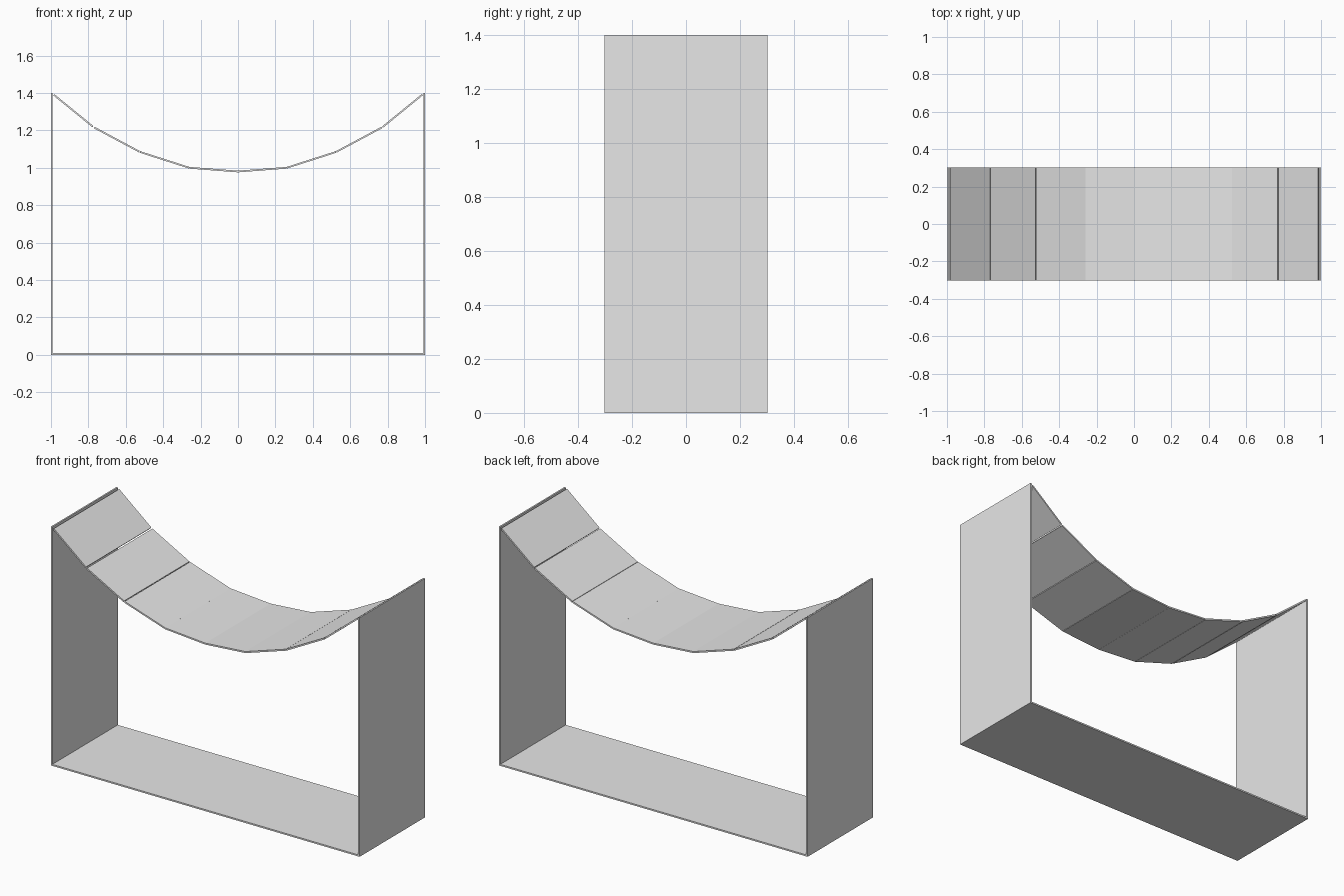
import bpy
import math

cube = bpy.data.objects.get("Cube")
if cube:
    bpy.data.objects.remove(cube, do_unlink=True)

DEPTH = 0.605
THICK = 0.009

grey = bpy.data.materials.new("plain grey")
grey.use_nodes = True
grey.diffuse_color = (0.8, 0.8, 0.8, 1)
grey.node_tree.nodes["Principled BSDF"].inputs["Base Color"].default_value = (0.8, 0.8, 0.8, 1)


def panel(name, start, end, thick=THICK, gap=0.0):
    """Thin flat board whose centre line runs from start to end in the xz plane."""
    dx, dz = end[0] - start[0], end[1] - start[1]
    length = math.hypot(dx, dz) - gap
    centre = ((start[0] + end[0]) / 2, 0, (start[1] + end[1]) / 2)
    bpy.ops.mesh.primitive_cube_add(size=1, location=centre,
                                    rotation=(0, -math.atan2(dz, dx), 0))
    ob = bpy.context.object
    ob.name = name
    ob.scale = (length, DEPTH, thick)
    bpy.ops.object.transform_apply(location=False, rotation=True, scale=True)
    ob.data.materials.append(grey)
    return ob


# Floor board and the two upright sides
h = THICK / 2
panel("base_board", (-1, h), (1, h))
for side, sign in (("left", 1), ("right", -1)):
    panel(side + "_side", (sign * (1 - h), 0), (sign * (1 - h), 1.4))

# Sagging top made of eight separate flat slats
curve = [(0, 0.98), (0.26, 1.0), (0.525, 1.085), (0.772, 1.217), (0.988, 1.393)]
gaps = {"left": [0.0, 0.002, 0.004, 0.006], "right": [0.0, 0.002, 0.008, 0.01]}
for side, sign in (("left", 1), ("right", -1)):
    for i, (a, b) in enumerate(zip(curve, curve[1:])):
        panel(f"{side}_top_slat_{i + 1}", (sign * a[0], a[1]) if sign > 0 else (-b[0], b[1]),
              (b[0], b[1]) if sign > 0 else (-a[0], a[1]), gap=gaps[side][i])
